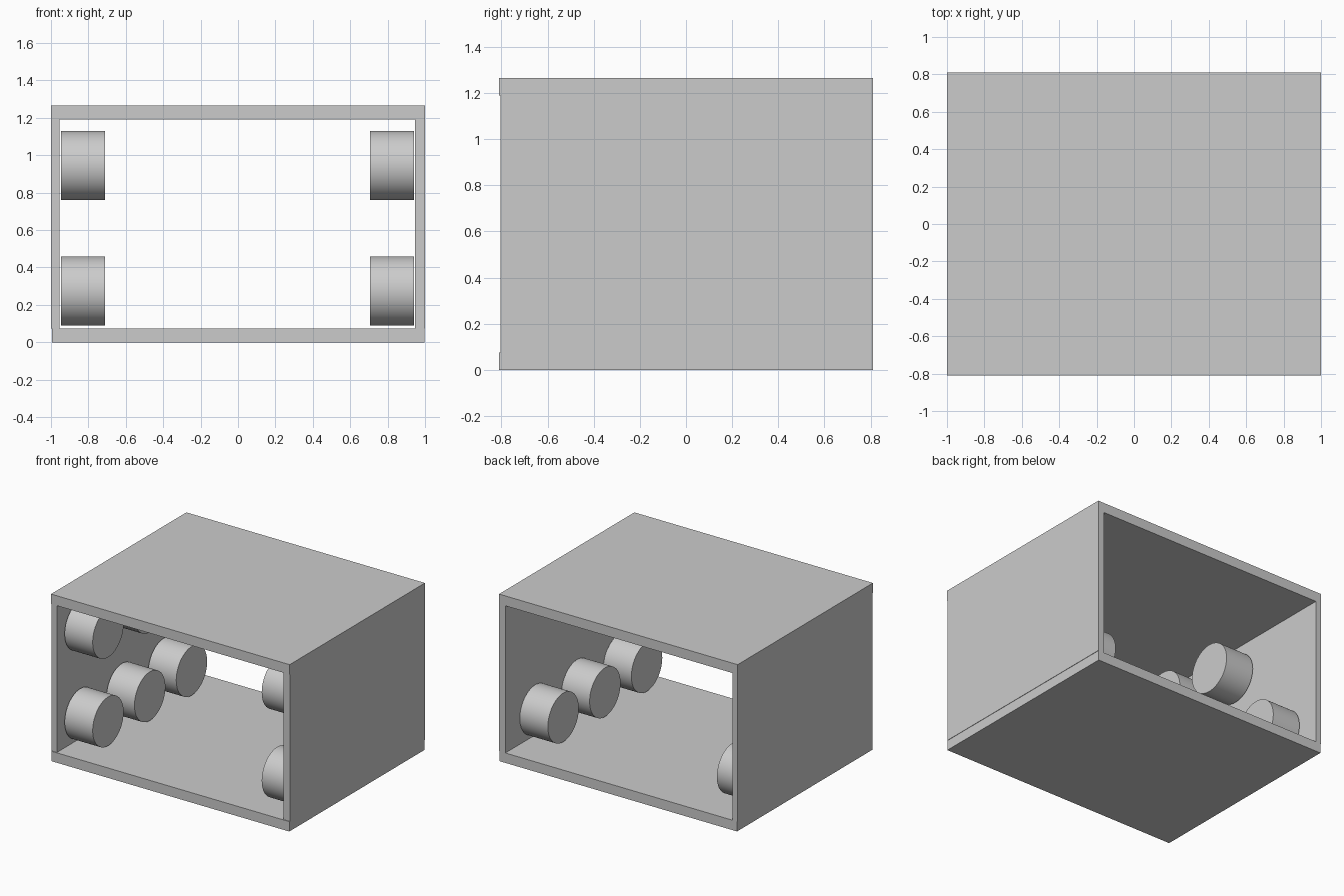
import bpy
import math

cube = bpy.data.objects.get("Cube")
if cube:
    bpy.data.objects.remove(cube, do_unlink=True)

grey = bpy.data.materials.new("plain grey")
grey.use_nodes = True
colour = (0.6, 0.6, 0.6, 1)
grey.diffuse_color = colour
grey.node_tree.nodes["Principled BSDF"].inputs["Base Color"].default_value = colour


def panel(name, low, high):
    """Rectangular board between two opposite corners."""
    bpy.ops.mesh.primitive_cube_add(size=1, location=[(a + b) / 2 for a, b in zip(low, high)])
    board = bpy.context.object
    board.name = name
    board.scale = [b - a for a, b in zip(low, high)]
    bpy.ops.object.transform_apply(location=False, rotation=False, scale=True)
    board.data.materials.append(grey)


def drum(name, x, y, z):
    """Round drum with its axis across the box."""
    bpy.ops.mesh.primitive_cylinder_add(vertices=64, radius=0.185, depth=0.235,
                                        location=(x, y, z), rotation=(0, math.pi / 2, 0))
    roller = bpy.context.object
    roller.name = name
    roller.data.materials.append(grey)
    bpy.ops.object.shade_smooth_by_angle(angle=math.radians(30))


# Box open at the front and back
floor_top, roof_bottom = 0.075, 1.19
panel("floor", (-0.995, -0.81, 0), (0.997, 0.81, floor_top))
panel("roof", (-1, -0.81, roof_bottom), (1, 0.81, 1.265))
panel("right_wall", (-1, -0.805, floor_top), (-0.955, 0.81, roof_bottom))
panel("left_wall", (0.947, -0.805, floor_top), (1, 0.81, roof_bottom))

# Drums along both walls: three below, two above
rows = {"lower": (0.275, ("front", "middle", "back")),
        "upper": (0.945, ("front", "middle"))}
depths = {"front": -0.54, "middle": -0.04, "back": 0.46}
for side, x in (("right", -0.828), ("left", 0.824)):
    for row, (z, places) in rows.items():
        for place in places:
            drum(f"{side}_{row}_{place}_drum", x, depths[place], z)
